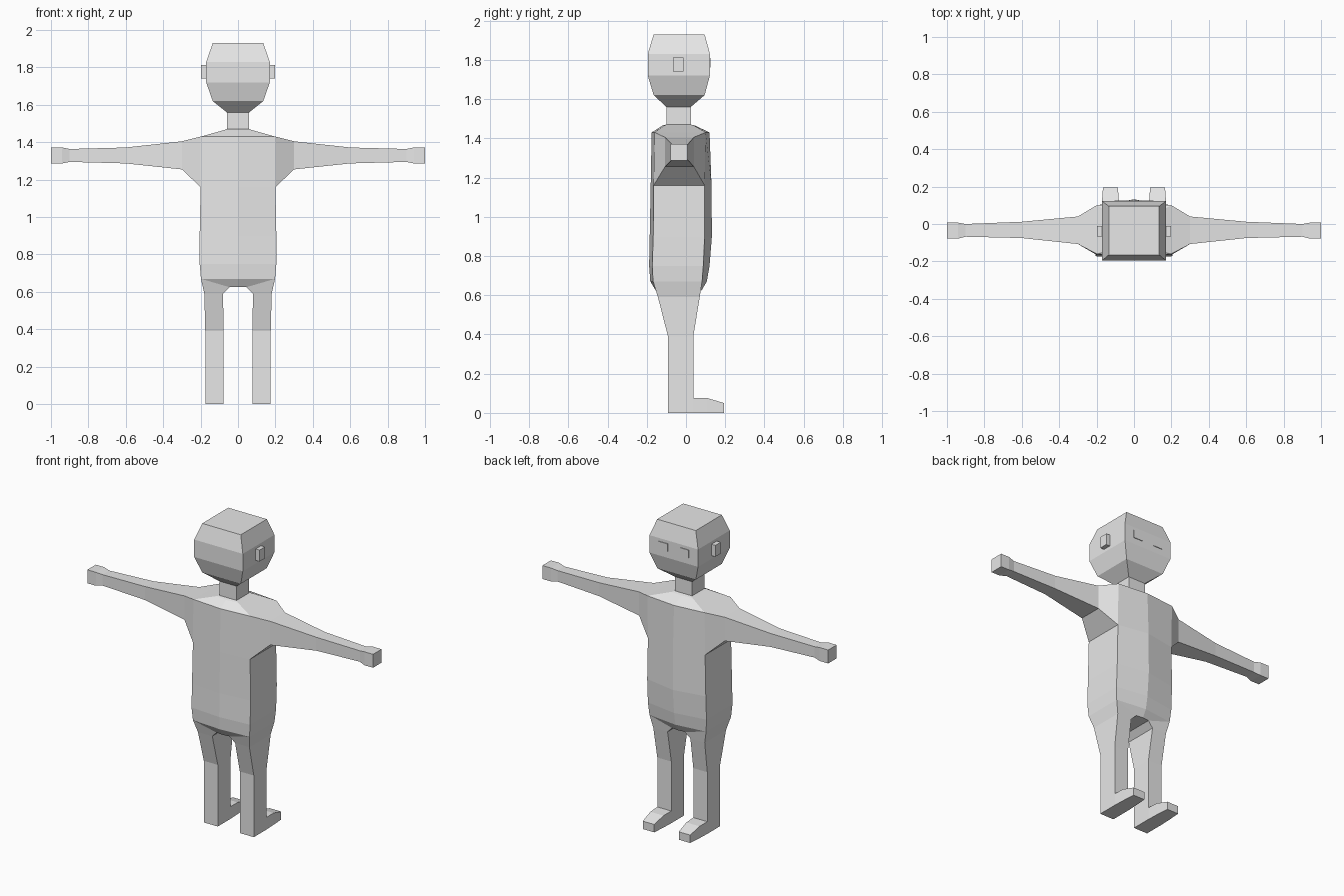
import bpy
import bmesh

if "Cube" in bpy.data.objects:
    bpy.data.objects.remove(bpy.data.objects["Cube"])

grey = bpy.data.materials.new("light_grey")
grey.diffuse_color = (0.8, 0.8, 0.8, 1)
grey.use_nodes = True
grey.node_tree.nodes["Principled BSDF"].inputs["Base Color"].default_value = grey.diffuse_color


def finish(name, bm):
    """Turn a right-hand half into a mirrored, flat-shaded object."""
    bmesh.ops.recalc_face_normals(bm, faces=bm.faces)
    mesh = bpy.data.meshes.new(name)
    bm.to_mesh(mesh)
    bm.free()
    mesh.materials.append(grey)
    obj = bpy.data.objects.new(name, mesh)
    bpy.context.collection.objects.link(obj)
    obj.modifiers.new("Mirror", 'MIRROR')
    return obj


def loft(bm, rings, closed=True, cap_start=False, cap_end=False, skip=()):
    """Bridge successive rings of points; skip holds (ring, side) openings."""
    vs = [[bm.verts.new(p) for p in r] for r in rings]
    n = len(vs[0])
    for i in range(len(vs) - 1):
        for j in range(n if closed else n - 1):
            if (i, j) not in skip:
                k = (j + 1) % n
                bm.faces.new((vs[i][j], vs[i][k], vs[i + 1][k], vs[i + 1][j]))
    if cap_start:
        bm.faces.new(vs[0])
    if cap_end:
        bm.faces.new(vs[-1])
    return vs


def half_ring(z, w, y0, y1, bulge0=0.0, bulge1=0.0):
    """Half of a cross-section, bulging outwards on the centre line."""
    return [(0, y0 - bulge0, z), (w, y0, z), (w, y1, z), (0, y1 + bulge1, z)]


def rect(axis, at, a0, a1, b0, b1):
    if axis == 'X':
        return [(at, a0, b0), (at, a1, b0), (at, a1, b1), (at, a0, b1)]
    if axis == 'Y':
        return [(a0, at, b0), (a1, at, b0), (a1, at, b1), (a0, at, b1)]
    return [(a0, b0, at), (a1, b0, at), (a1, b1, at), (a0, b1, at)]


# Head
bm = bmesh.new()
loft(bm, [half_ring(*r) for r in (
    (1.56, 0.06, -0.10, 0.025),
    (1.62, 0.135, -0.165, 0.095),
    (1.72, 0.17, -0.195, 0.122),
    (1.83, 0.17, -0.195, 0.122),
    (1.93, 0.135, -0.165, 0.095))], closed=False, cap_end=True)
finish("head", bm)

# Neck, torso and pelvis, with the armhole left open
bm = bmesh.new()
rings = loft(bm, [half_ring(*r) for r in (
    (1.56, 0.06, -0.10, 0.025),
    (1.47, 0.06, -0.10, 0.025),
    (1.465, 0.075, -0.11, 0.04, 0.01, 0.005),
    (1.43, 0.2, -0.16, 0.10, 0.015, 0.02),
    (1.16, 0.2, -0.165, 0.095, 0.015, 0.035),
    (0.90, 0.205, -0.167, 0.095, 0.018, 0.037),
    (0.75, 0.205, -0.172, 0.088, 0.016, 0.032),
    (0.67, 0.198, -0.168, 0.082, 0.014, 0.024))],
    closed=False, skip={(3, 1)})
f0, f1, b1, b0 = rings[-1]
l0, l1, l2, l3 = [bm.verts.new(p) for p in rect('Z', 0.59, 0.08, 0.18, -0.143, 0.07)]
c0, c1, c2, c3 = [bm.verts.new(p) for p in (
    (0, -0.155, 0.625), (0.045, -0.15, 0.625), (0.045, 0.075, 0.625), (0, 0.08, 0.625))]
for face in ((f0, f1, c1, c0), (f1, l1, l0, c1), (f1, b1, l2, l1),
             (b1, b0, c3, c2), (b1, c2, l3, l2), (c0, c1, c2, c3), (c1, l0, l3, c2)):
    bm.faces.new(face)
finish("torso", bm)

# Arms ending in square hands
bm = bmesh.new()
loft(bm, [
    [(0.2, -0.165, 1.16), (0.2, 0.095, 1.16), (0.2, 0.10, 1.43), (0.2, -0.16, 1.43)],
    rect('X', 0.30, -0.107, 0.04, 1.255, 1.405),
    rect('X', 0.60, -0.075, 0.012, 1.287, 1.372),
    rect('X', 0.90, -0.068, 0.0, 1.295, 1.364),
    rect('X', 0.94, -0.078, 0.007, 1.287, 1.372),
    rect('X', 1.00, -0.078, 0.007, 1.287, 1.372)], cap_end=True)
finish("arm", bm)

# Legs
bm = bmesh.new()
loft(bm, [
    rect('Z', 0.59, 0.08, 0.18, -0.143, 0.07),
    rect('Z', 0.39, 0.077, 0.175, -0.092, 0.037),
    rect('Z', 0.0, 0.077, 0.175, -0.092, 0.037)], cap_end=True)
finish("leg", bm)

# Feet
bm = bmesh.new()
loft(bm, [
    rect('Y', 0.037, 0.077, 0.175, 0.0, 0.077),
    rect('Y', 0.11, 0.08, 0.172, 0.0, 0.075),
    rect('Y', 0.195, 0.086, 0.166, 0.0, 0.05)], cap_end=True)
finish("foot", bm)

# Ears
bm = bmesh.new()
loft(bm, [rect('X', x, -0.066, -0.012, 1.74, 1.812) for x in (0.165, 0.197)],
     cap_start=True, cap_end=True)
finish("ear", bm)

# Eye plates
bm = bmesh.new()
loft(bm, [rect('Y', y, 0.042, 0.105, 1.76, 1.81) for y in (0.12, 0.126)],
     cap_start=True, cap_end=True)
finish("eye", bm)
